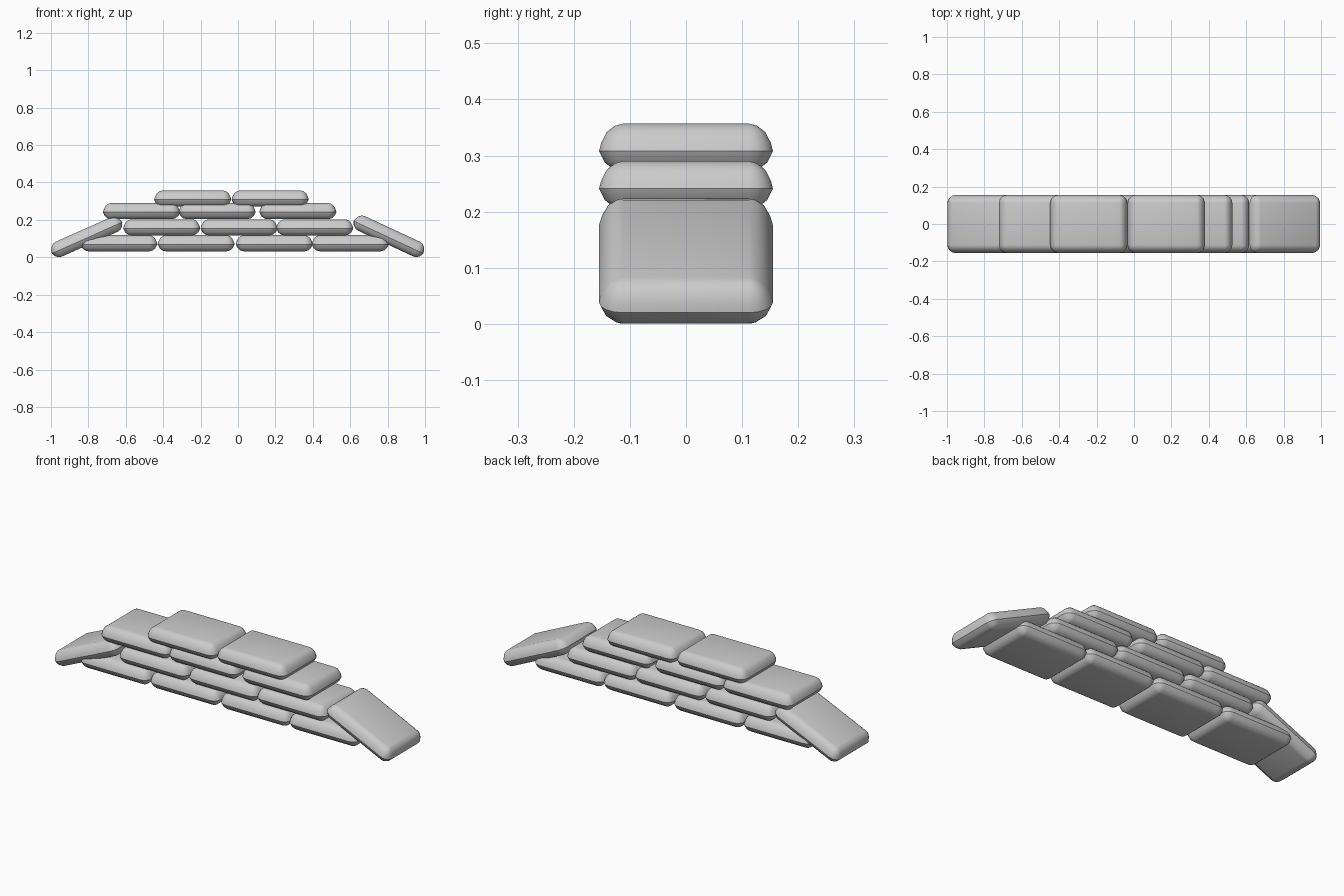
import bpy, bmesh
from math import sin, cos, pi, radians

if "Cube" in bpy.data.objects:
    bpy.data.objects.remove(bpy.data.objects["Cube"])

L, D, R = 0.412, 0.31, 0.043          # bag length, depth, edge roundness
SEG = 4                               # segments per plan corner
# (inset, height) from flat underside, over the seam, to flat top
PROFILE = [(0.043, -0.037), (0.026, -0.033), (0.010, -0.020), (0.0, 0.0),
           (0.004, 0.015), (0.014, 0.034), (0.028, 0.045), (0.043, 0.049)]


def ring(bm, inset, z):
    """Rounded rectangle whose corner radius shrinks with the inset."""
    r = max(R - inset, 0.0005)
    verts = []
    for q, (sx, sy) in enumerate([(1, 1), (-1, 1), (-1, -1), (1, -1)]):
        for i in range(SEG + 1):
            a = (q + i / SEG) * pi / 2
            verts.append(bm.verts.new((sx * (L / 2 - R) + r * cos(a),
                                       sy * (D / 2 - R) + r * sin(a), z)))
    return verts


def sandbag(name, x, z, tilt=0):
    bm = bmesh.new()
    rings = [ring(bm, *p) for p in PROFILE]
    for a, b in zip(rings, rings[1:]):
        n = len(a)
        for i in range(n):
            j = (i + 1) % n
            bm.faces.new((a[i], a[j], b[j], b[i]))
    bm.faces.new(rings[0][::-1])
    bm.faces.new(rings[-1])
    bmesh.ops.remove_doubles(bm, verts=bm.verts, dist=0.001)
    bmesh.ops.recalc_face_normals(bm, faces=bm.faces)
    me = bpy.data.meshes.new(name)
    bm.to_mesh(me)
    bm.free()
    ob = bpy.data.objects.new(name, me)
    bpy.context.collection.objects.link(ob)
    ob.location = (x, 0, z)
    ob.rotation_euler[1] = radians(tilt)
    bpy.ops.object.select_all(action='DESELECT')
    ob.select_set(True)
    bpy.context.view_layer.objects.active = ob
    bpy.ops.object.shade_smooth_by_angle(angle=radians(35))


# stacked courses: seam height and bag centres
COURSES = [(0.069, [-0.637, -0.224, 0.194, 0.600]),
           (0.154, [-0.408, 0.006, 0.410]),
           (0.241, [-0.516, -0.112, 0.320]),
           (0.308, [-0.242, 0.172])]
for c, (z, xs) in enumerate(COURSES, 1):
    for i, x in enumerate(xs, 1):
        sandbag(f"sandbag_course{c}_{i}", x, z)

# leaning end bags
sandbag("leaning_sandbag_left", -0.807, 0.104, -24)
sandbag("leaning_sandbag_right", 0.805, 0.107, 25)
